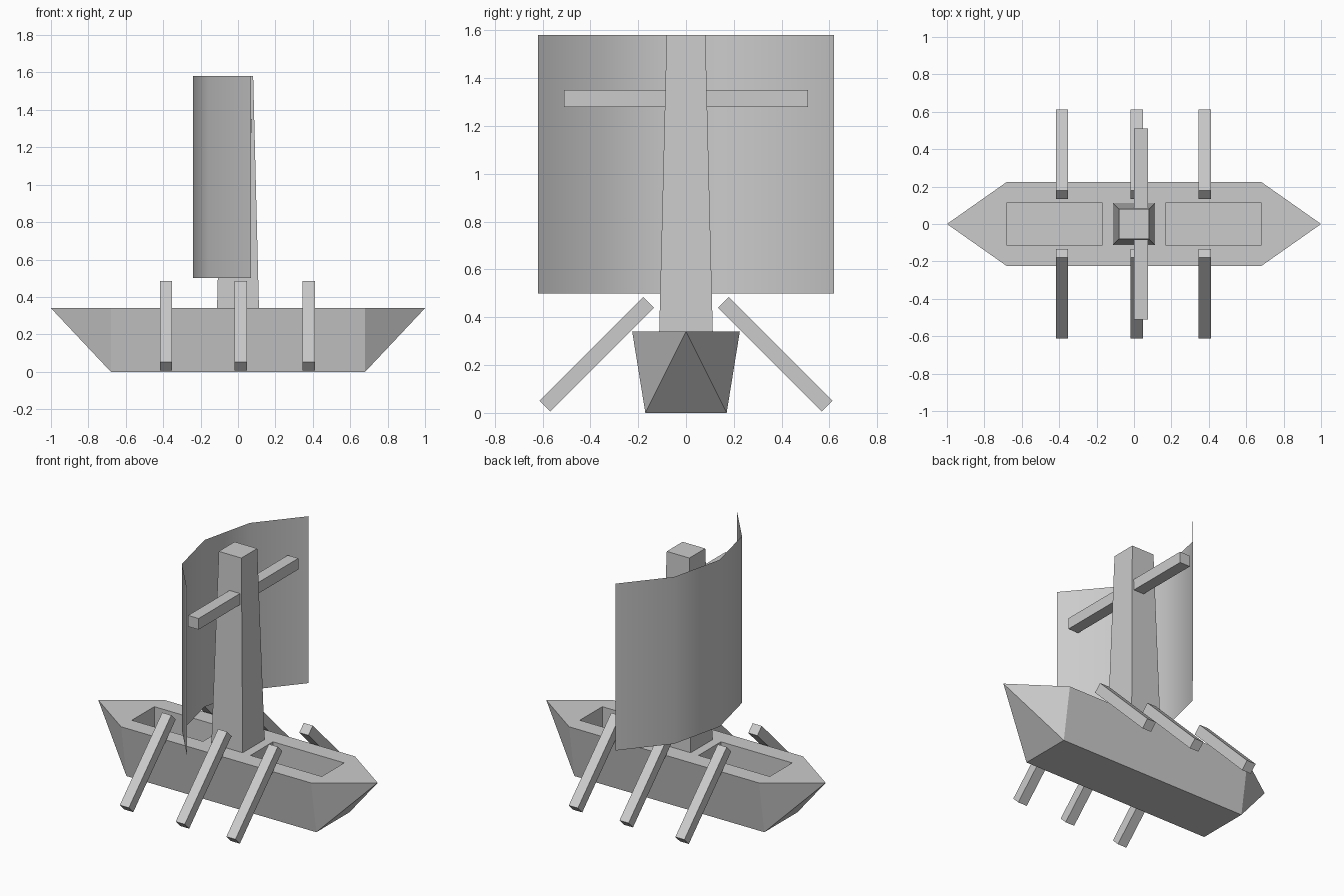
import bpy, bmesh, math
from mathutils import Matrix

if "Cube" in bpy.data.objects:
    bpy.data.objects.remove(bpy.data.objects["Cube"])


def make_object(name, bm):
    bmesh.ops.recalc_face_normals(bm, faces=bm.faces)
    mesh = bpy.data.meshes.new(name)
    bm.to_mesh(mesh)
    bm.free()
    obj = bpy.data.objects.new(name, mesh)
    bpy.context.collection.objects.link(obj)
    return obj


def box(name, centre, size, tilt=0.0):
    bm = bmesh.new()
    matrix = (Matrix.Translation(centre) @ Matrix.Rotation(tilt, 4, 'X')
              @ Matrix.Diagonal((*size, 1)))
    bmesh.ops.create_cube(bm, size=1, matrix=matrix)
    return make_object(name, bm)


DECK = 0.34

# Hull: flat bottom, flared sides, pointed bow and stern
bm = bmesh.new()
for sx in (-1, 1):
    bm.verts.new((sx, 0, DECK))
    for sy in (-1, 1):
        bm.verts.new((sx * 0.68, sy * 0.225, DECK))
        bm.verts.new((sx * 0.68, sy * 0.17, 0))
bmesh.ops.convex_hull(bm, input=bm.verts)
bmesh.ops.dissolve_limit(bm, angle_limit=0.01, verts=bm.verts, edges=bm.edges)
hull = make_object("hull", bm)

# Two wells in the deck, leaving a bridge under the mast
FLOOR = 0.10
for sx in (-1, 1):
    cutter = box("well_cutter", (sx * 0.425, 0, FLOOR + 0.2), (0.51, 0.23, 0.4))
    cutter.hide_render = True
    mod = hull.modifiers.new("well", 'BOOLEAN')
    mod.operation = 'DIFFERENCE'
    mod.solver = 'EXACT'
    mod.object = cutter
    bpy.context.view_layer.objects.active = hull
    bpy.ops.object.modifier_apply(modifier=mod.name)
    bpy.data.objects.remove(cutter)

# Tapered square mast
bm = bmesh.new()
bmesh.ops.create_cone(bm, cap_ends=True, segments=4,
                      radius1=0.112 * math.sqrt(2), radius2=0.081 * math.sqrt(2),
                      depth=1.58 - DECK,
                      matrix=Matrix.Translation((0, 0, (1.58 + DECK) / 2))
                      @ Matrix.Rotation(math.pi / 4, 4, 'Z'))
make_object("mast", bm)

# Yard crossing the mast
box("yard", (0.0375, 0, 1.315), (0.075, 1.02, 0.072))

# Sail: thin sheet bent along a four-segment arc
RADIUS, HALF_ANGLE, SEGMENTS = 0.775, math.radians(53.13), 4
bm = bmesh.new()
columns = []
for i in range(SEGMENTS + 1):
    a = HALF_ANGLE * (2 * i / SEGMENTS - 1)
    x, y = -0.24 + RADIUS * (1 - math.cos(a)), RADIUS * math.sin(a)
    columns.append([bm.verts.new((x, y, z)) for z in (0.5, 1.58)])
for (a0, a1), (b0, b1) in zip(columns, columns[1:]):
    bm.faces.new((a0, b0, b1, a1)).smooth = True
make_object("sail", bm)

# Three oars on each side, sloping down at 45 degrees
for side, label in ((-1, "front"), (1, "back")):
    for i, x in enumerate((-0.385, 0.015, 0.378)):
        box(f"{label}_oar_{i + 1}", (x, side * 0.373, 0.245),
            (0.065, 0.613, 0.064), -side * math.pi / 4)
